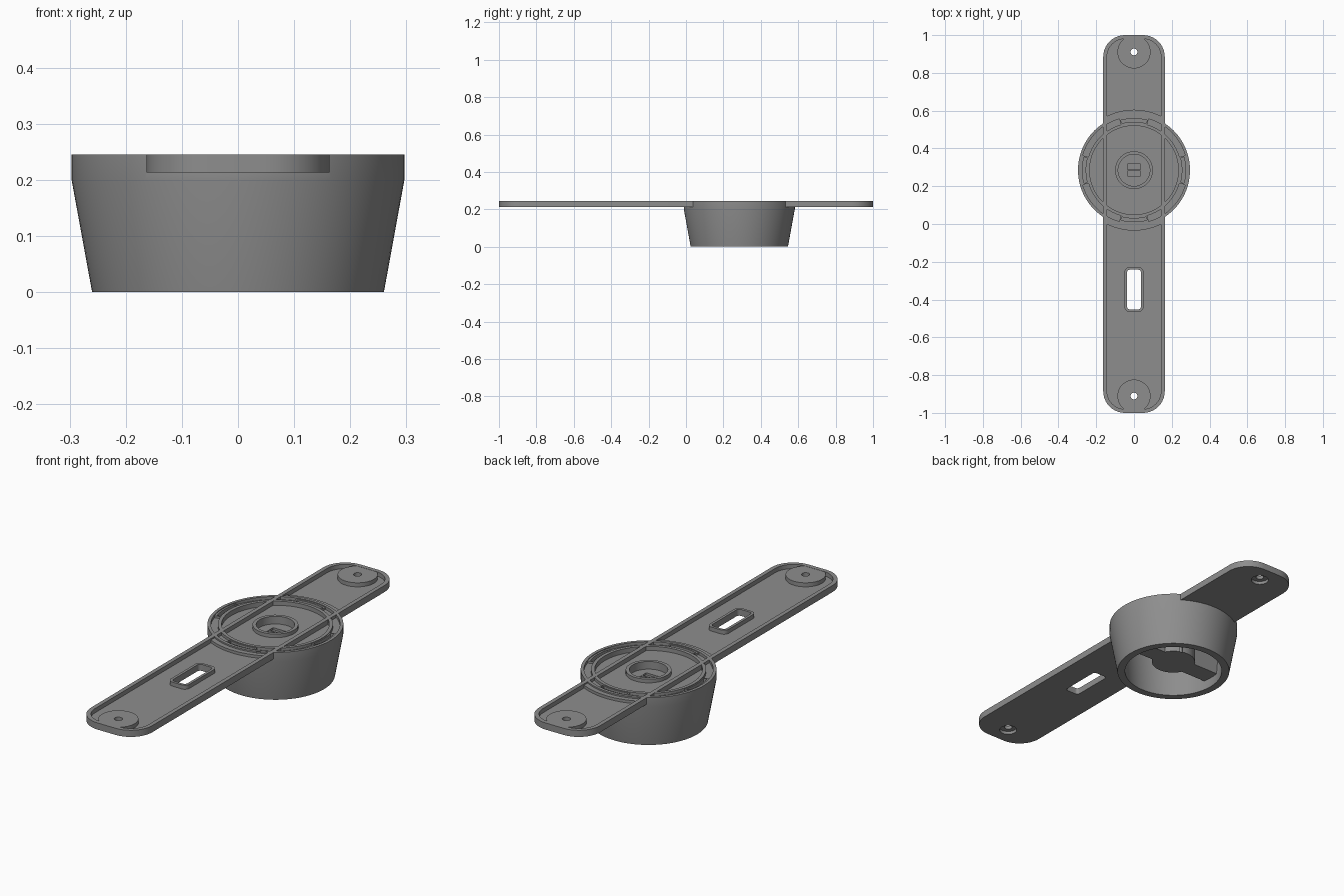
import bpy, bmesh, math
from mathutils import Matrix

if "Cube" in bpy.data.objects:
    bpy.data.objects.remove(bpy.data.objects["Cube"])

CY = 0.285          # cup centre along y
BOT, TOP = 0.213, 0.245

grey = bpy.data.materials.new("grey plastic")
grey.diffuse_color = (0.27, 0.27, 0.27, 1)
grey.use_nodes = True
grey.node_tree.nodes["Principled BSDF"].inputs["Base Color"].default_value = grey.diffuse_color


def finish(name, bm):
    bmesh.ops.remove_doubles(bm, verts=bm.verts, dist=1e-6)
    bmesh.ops.recalc_face_normals(bm, faces=bm.faces)
    me = bpy.data.meshes.new(name)
    bm.to_mesh(me)
    bm.free()
    ob = bpy.data.objects.new(name, me)
    bpy.context.collection.objects.link(ob)
    me.materials.append(grey)
    return ob


def prism(name, pts, z0, z1):
    bm = bmesh.new()
    lo = [bm.verts.new((x, y, z0)) for x, y in pts]
    hi = [bm.verts.new((x, y, z1)) for x, y in pts]
    bm.faces.new(lo[::-1])
    bm.faces.new(hi)
    n = len(pts)
    for i in range(n):
        j = (i + 1) % n
        bm.faces.new((lo[i], lo[j], hi[j], hi[i]))
    return finish(name, bm)


def rounded(hx, hy, r, cy=0, seg=10):
    pts = []
    for k, (sx, sy) in enumerate([(1, 1), (-1, 1), (-1, -1), (1, -1)]):
        for i in range(seg + 1):
            a = (k + i / seg) * math.pi / 2
            pts.append((sx * (hx - r) + r * math.cos(a),
                        cy + sy * (hy - r) + r * math.sin(a)))
    return pts


def circle(r, cy, n=48):
    return [(r * math.cos(2 * math.pi * i / n), cy + r * math.sin(2 * math.pi * i / n))
            for i in range(n)]


def arc_band(r0, r1, mid, half, n=12):
    ang = [mid - half + 2 * half * i / n for i in range(n + 1)]
    return ([(r1 * math.cos(a), CY + r1 * math.sin(a)) for a in ang] +
            [(r0 * math.cos(a), CY + r0 * math.sin(a)) for a in reversed(ang)])


def lathe(name, prof, cy, n=96, closed=True):
    bm = bmesh.new()
    vs = [bm.verts.new((r, 0, z)) for r, z in prof]
    es = [bm.edges.new((vs[i], vs[i + 1])) for i in range(len(vs) - 1)]
    if closed:
        es.append(bm.edges.new((vs[-1], vs[0])))
    bmesh.ops.spin(bm, geom=vs + es, cent=(0, 0, 0), axis=(0, 0, 1),
                   angle=2 * math.pi, steps=n, use_merge=True)
    bmesh.ops.transform(bm, matrix=Matrix.Translation((0, cy, 0)), verts=bm.verts)
    return finish(name, bm)


def combine(ob, other, op):
    """Boolean the second solid into the first and discard it."""
    m = ob.modifiers.new("bool", 'BOOLEAN')
    m.object, m.operation, m.solver = other, op, 'EXACT'
    dg = bpy.context.evaluated_depsgraph_get()
    dg.update()
    ob.data = bpy.data.meshes.new_from_object(ob.evaluated_get(dg))
    ob.modifiers.clear()
    bpy.data.objects.remove(other)


# long bracket with a raised rim
body = prism("mounting_bracket", rounded(0.163, 1.0, 0.115), BOT, TOP)
combine(body, prism("tray", rounded(0.143, 0.98, 0.095), 0.2245, 0.3), 'DIFFERENCE')

# raised arcs where the bracket meets the cup
arcs = lathe("arcs", [(0.285, 0.214), (0.32, 0.214), (0.32, 0.238), (0.285, 0.238)], CY)
combine(arcs, prism("clip", rounded(0.15, 0.9, 0.02), 0.1, 0.3), 'INTERSECT')
combine(body, arcs, 'UNION')

# hollow tapered cup with concentric ridges on its lid
cup = lathe("cup", [(0.03, 0.208), (0.242, 0.208), (0.225, 0), (0.26, 0), (0.2965, 0.2),
                    (0.2965, TOP), (0.282, TOP), (0.282, 0.231), (0.251, 0.231),
                    (0.251, 0.2445), (0.235, 0.2445), (0.235, 0.2215), (0.03, 0.2215)], CY)
combine(body, cup, 'UNION')

# centre boss and cross strut inside the cup
combine(body, prism("boss", circle(0.1, CY), 0.05, 0.242), 'UNION')
combine(body, prism("strut", rounded(0.235, 0.045, 0.005, CY, 2), 0.05, 0.212), 'UNION')
combine(body, prism("pocket", circle(0.084, CY), 0.205, 0.3), 'DIFFERENCE')
for s in (-1, 1):
    combine(body, prism("notch", rounded(0.035, 0.014, 0.002, CY + s * 0.018, 2),
                        0.195, 0.22), 'DIFFERENCE')

# four clip slots around the lid
for k in range(4):
    a = k * math.pi / 2
    combine(body, prism("slot_frame", arc_band(0.245, 0.285, a, 0.28), 0.215, 0.241), 'UNION')
    combine(body, prism("slot", arc_band(0.256, 0.273, a, 0.255), 0.212, 0.3), 'DIFFERENCE')

# framed cable slot
combine(body, prism("slot_collar", rounded(0.05, 0.118, 0.025, -0.347), 0.214, 0.244), 'UNION')
combine(body, prism("cable_slot", rounded(0.037, 0.105, 0.015, -0.347), 0.1, 0.3), 'DIFFERENCE')

# screw bosses with holes, opened out underneath
for s in (-1, 1):
    y = s * 0.911
    combine(body, prism("screw_boss", circle(0.0875, y), 0.214, 0.244), 'UNION')
    combine(body, prism("screw_hole", circle(0.018, y, 32), 0.1, 0.3), 'DIFFERENCE')
    combine(body, prism("screw_recess", circle(0.04, y, 32), 0.1, 0.228), 'DIFFERENCE')

bpy.ops.object.select_all(action='DESELECT')
body.select_set(True)
bpy.context.view_layer.objects.active = body
bpy.ops.object.shade_smooth_by_angle(angle=math.radians(25))
